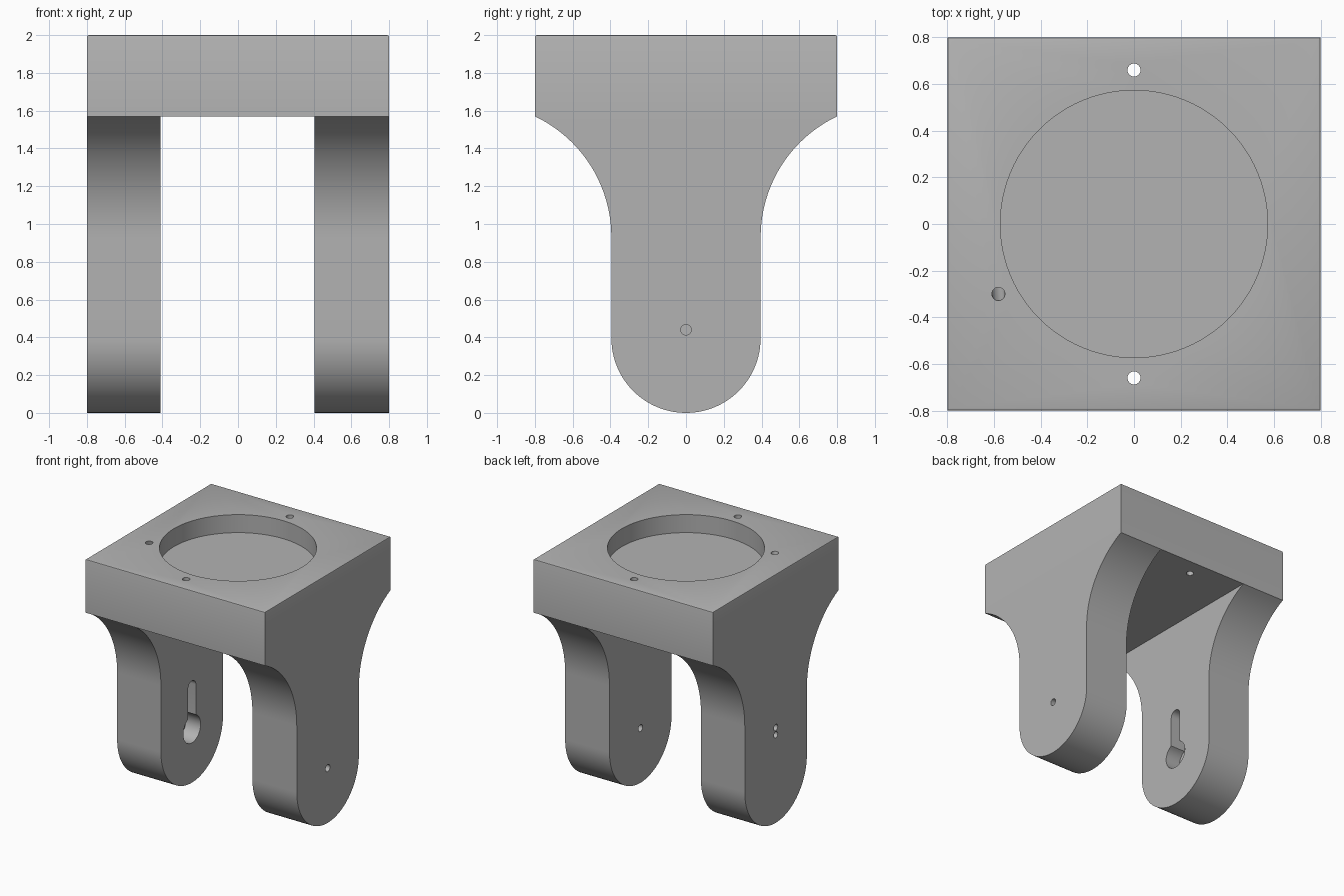
import bpy, bmesh, math
from mathutils import Vector

if "Cube" in bpy.data.objects:
    bpy.data.objects.remove(bpy.data.objects["Cube"])

HALF, LEG, SLAB_Z, HOLE = 0.8, 0.395, 1.57, 0.028
KEY_Z, SLOT_Z = 0.43, 0.77

grey = bpy.data.materials.new("plain grey")
grey.use_nodes = True
grey.diffuse_color = (0.45, 0.45, 0.45, 1)
grey.node_tree.nodes["Principled BSDF"].inputs["Base Color"].default_value = grey.diffuse_color


def arc(cy, cz, r, start, end, n):
    """Points on an arc in the side plane, angles in degrees."""
    angles = [math.radians(start + (end - start) * i / n) for i in range(n + 1)]
    return [(cy + r * math.cos(a), cz + r * math.sin(a)) for a in angles]


def extrude_x(name, outline, x0, x1, bevel=0):
    """Solid made by sweeping a (y, z) outline along x."""
    bm = bmesh.new()
    face = bm.faces.new([bm.verts.new((x0, y, z)) for y, z in outline])
    swept = bmesh.ops.extrude_face_region(bm, geom=[face])["geom"]
    bmesh.ops.translate(bm, vec=(x1 - x0, 0, 0),
                        verts=[v for v in swept if isinstance(v, bmesh.types.BMVert)])
    bmesh.ops.recalc_face_normals(bm, faces=bm.faces)
    if bevel:
        rim = [e for e in bm.edges if all(v.co.z > 1.99 for v in e.verts)]
        bmesh.ops.bevel(bm, geom=rim, offset=bevel, segments=2, profile=0.5, affect='EDGES')
    mesh = bpy.data.meshes.new(name)
    bm.to_mesh(mesh)
    bm.free()
    mesh.materials.append(grey)
    obj = bpy.data.objects.new(name, mesh)
    bpy.context.collection.objects.link(obj)
    return obj


def rod(name, start, end, r, sides=24):
    """Cylinder between two points."""
    a, b = Vector(start), Vector(end)
    bpy.ops.mesh.primitive_cylinder_add(vertices=sides, radius=r, depth=(b - a).length,
                                        location=(a + b) / 2)
    obj = bpy.context.object
    obj.name = name
    obj.rotation_euler = (b - a).to_track_quat('Z', 'Y').to_euler()
    obj.data.materials.append(grey)
    return obj


# Side profile: rounded foot, straight leg, flared shoulder, square slab
rise = SLAB_Z - 0.93
spread = HALF - LEG
turn = 2 * math.atan(spread / rise)
flare_r = rise / math.sin(turn)
flare = arc(LEG + flare_r, 0.93, flare_r, 180, 180 - math.degrees(turn), 20)
half_side = arc(0, LEG, LEG, -90, 0, 24) + flare + [(HALF, 2)]
profile = half_side + [(-y, z) for y, z in reversed(half_side[1:])]
bracket = extrude_x("bracket", profile, -HALF, HALF, bevel=0.01)

# Gap between the two legs
gap = extrude_x("leg_gap", [(-1, -1), (1, -1), (1, SLAB_Z), (-1, SLAB_Z)], -0.41, 0.405)

# Keyhole recess on the inner face of one leg
key_r, slot_r = 0.11, 0.05
lean = math.degrees(math.asin(slot_r / key_r))
keyhole = arc(0, KEY_Z, key_r, 90 + lean, 450 - lean, 32) + arc(0, SLOT_Z, slot_r, 0, 180, 12)

cutters = [
    gap,
    extrude_x("keyhole_recess", keyhole, -0.54, -0.35),
    rod("round_pocket", (0, 0, 1.855), (0, 0, 2.2), 0.573, 96),
    rod("leg_hole", (0.3, 0, KEY_Z + 0.01), (0.9, 0, KEY_Z + 0.01), HOLE),
    rod("cable_channel", (-0.58, -0.315, 2.06), (-0.61, 0, 0.79), HOLE),
]
for side in (-1, 1):
    cutters.append(rod("slab_hole", (0, side * 0.66, 1.4), (0, side * 0.66, 2.2), HOLE))
    z = 0.738 + side * 0.029
    cutters.append(rod("outer_hole", (-0.9, 0, z), (-0.5, 0, z), 0.025))

# Cut every opening, then drop the cutters
bpy.context.view_layer.objects.active = bracket
for cutter in cutters:
    cut = bracket.modifiers.new(cutter.name, 'BOOLEAN')
    cut.operation, cut.solver, cut.object = 'DIFFERENCE', 'EXACT', cutter
    bpy.ops.object.modifier_apply(modifier=cut.name)
    bpy.data.objects.remove(cutter)

bpy.ops.object.select_all(action='DESELECT')
bracket.select_set(True)
bpy.ops.object.shade_smooth_by_angle(angle=math.radians(30))
